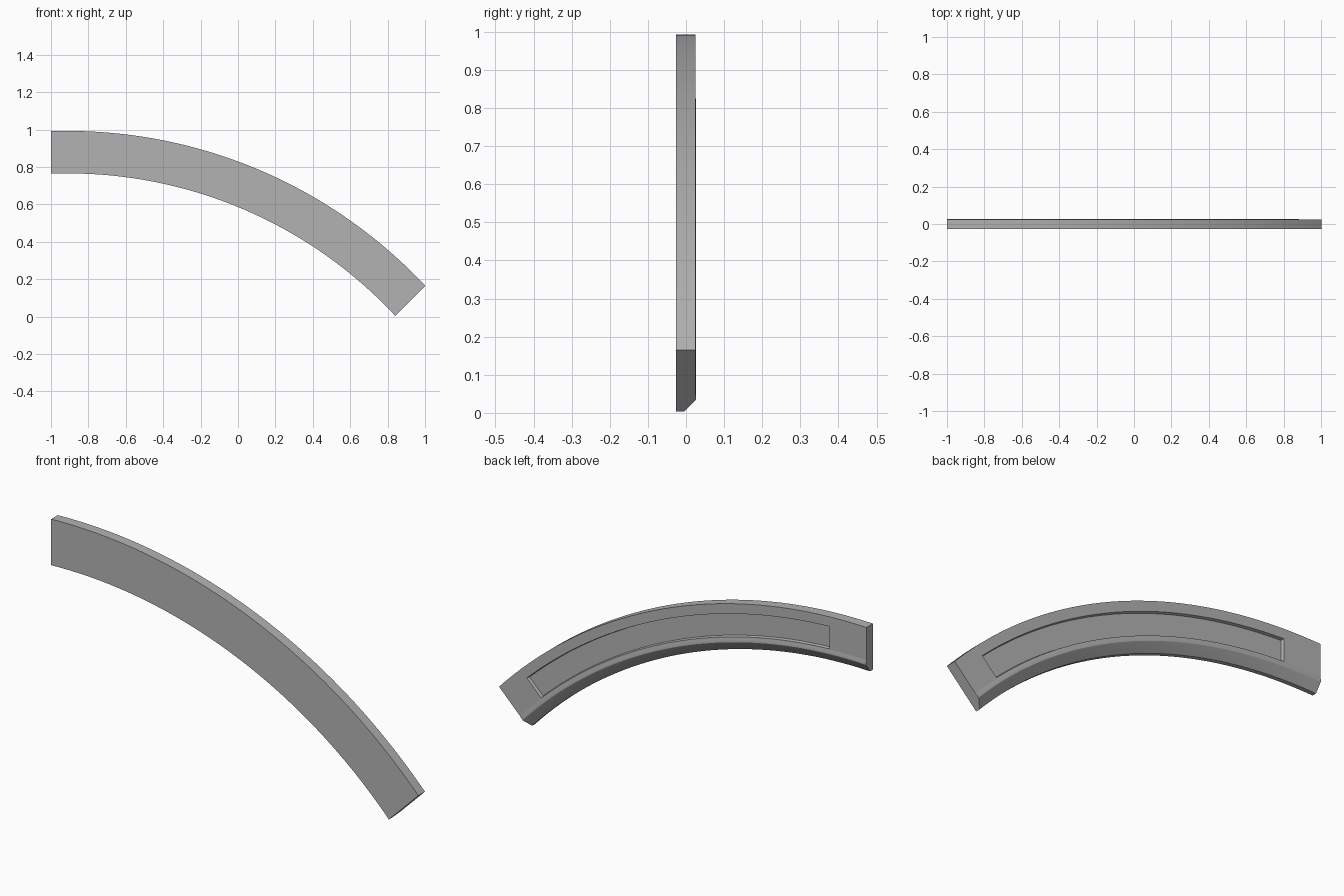
import bpy, bmesh, math

if "Cube" in bpy.data.objects:
    bpy.data.objects.remove(bpy.data.objects["Cube"])

# Arch circle: centre (CX, CZ), outer and inner radius
CX, CZ = -0.91, -1.627
RO, RI = 2.62, 2.393
REC_IN, REC_OUT = 2.462, 2.572      # radii of the recessed panel
BACK, FRONT = 0.0245, -0.0265

# Cross-section as (radius, y): flat front, chamfered inner edge, low bead
profile = [(RO, FRONT), (RI, FRONT), (RI, -0.005), (RI + 0.038, 0.023),
           (RI + 0.044, 0.0265), (RI + 0.056, 0.0265), (RI + 0.062, BACK),
           (REC_IN, BACK), (REC_OUT, BACK), (RO, BACK)]
PANEL = 7                            # strip that carries the panel


def vertical_cut(x):
    """Angle at which radius r meets the vertical line at x."""
    return lambda r: math.asin((x - CX) / r)


def diagonal_cut(d):
    """Angle at which radius r meets the 45 degree line x - z = d."""
    return lambda r: math.pi / 4 + math.asin((d - CX + CZ) / (math.sqrt(2) * r))


# Stations along the arch: ends, panel ends and even steps between them
cuts = [vertical_cut(-1.0), vertical_cut(-0.80), diagonal_cut(0.602), diagonal_cut(0.8375)]
steps = [4, 44, 4]
stations = []
for k, n in enumerate(steps):
    stations += [(k, i / n) for i in range(n)]
stations.append((2, 1.0))

bm = bmesh.new()
rows = []
for k, t in stations:
    row = []
    for r, y in profile:
        a = cuts[k](r) * (1 - t) + cuts[k + 1](r) * t
        row.append(bm.verts.new((CX + r * math.sin(a), y, CZ + r * math.cos(a))))
    rows.append(row)

# Skin and end caps
panel = []
n = len(profile)
for i in range(len(rows) - 1):
    for j in range(n):
        q = (j + 1) % n
        f = bm.faces.new((rows[i][j], rows[i][q], rows[i + 1][q], rows[i + 1][j]))
        if j == PANEL and stations[i][0] == 1:
            panel.append(f)
bm.faces.new(rows[0])
bm.faces.new(rows[-1])
bmesh.ops.recalc_face_normals(bm, faces=bm.faces)

# Sunken panel on the back
bmesh.ops.inset_region(bm, faces=panel, thickness=0.003, depth=-0.015,
                       use_boundary=True, use_even_offset=True)

mesh = bpy.data.meshes.new("arch_trim")
bm.to_mesh(mesh)
bm.free()
arch = bpy.data.objects.new("arch_trim", mesh)
bpy.context.collection.objects.link(arch)

grey = bpy.data.materials.new("plain grey")
grey.diffuse_color = (0.45, 0.45, 0.45, 1)
grey.use_nodes = True
grey.node_tree.nodes["Principled BSDF"].inputs["Base Color"].default_value = grey.diffuse_color
mesh.materials.append(grey)

bpy.context.view_layer.objects.active = arch
arch.select_set(True)
bpy.ops.object.shade_smooth_by_angle(angle=math.radians(25))
